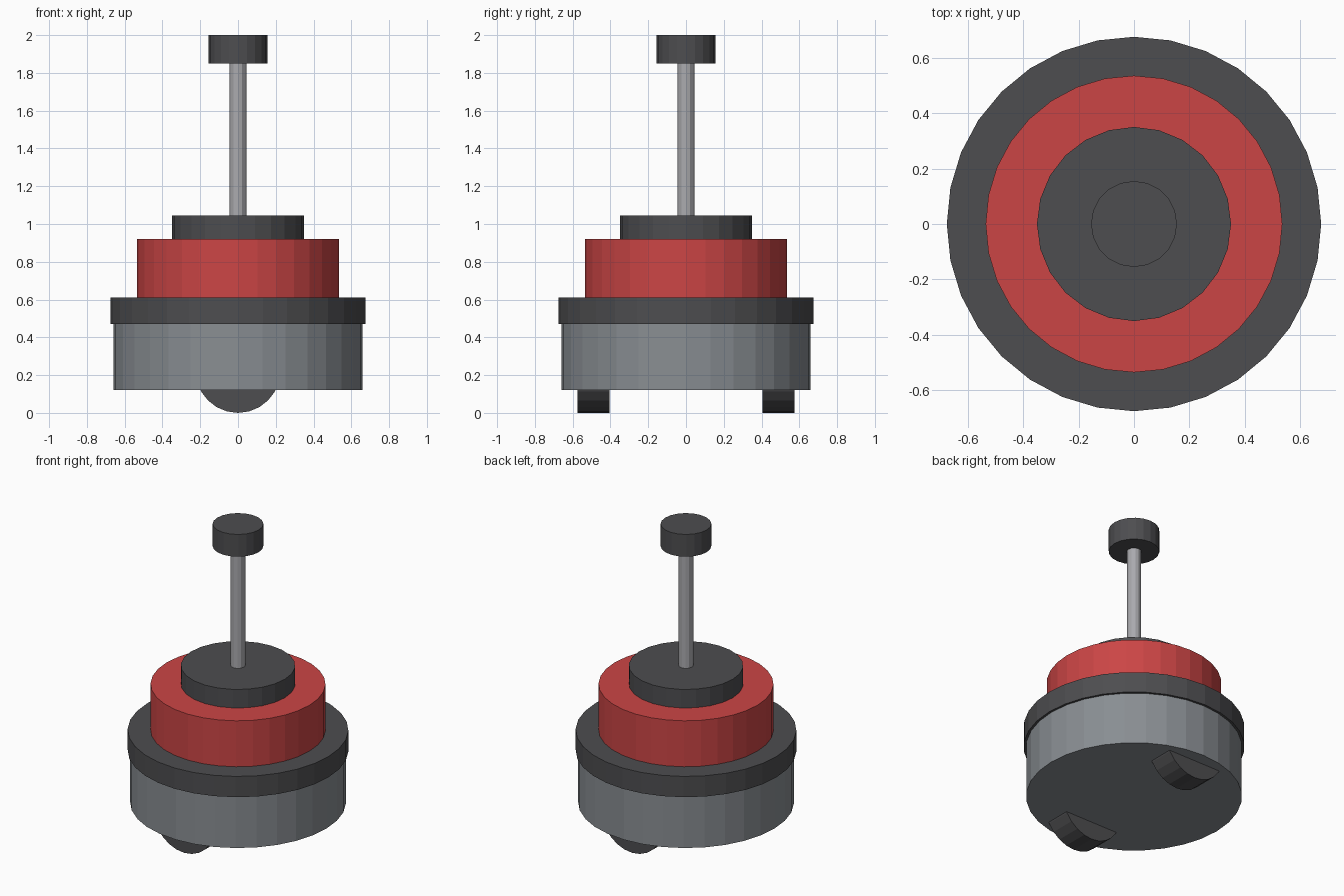
import bpy
from math import pi

if "Cube" in bpy.data.objects:
    bpy.data.objects.remove(bpy.data.objects["Cube"])


def material(name, rgb):
    m = bpy.data.materials.new(name)
    m.diffuse_color = (*rgb, 1)
    m.use_nodes = True
    m.node_tree.nodes["Principled BSDF"].inputs["Base Color"].default_value = m.diffuse_color
    return m


red = material("red", (0.6, 0.06, 0.06))
dark = material("dark_grey", (0.075, 0.075, 0.08))
steel = material("blue_grey", (0.25, 0.27, 0.29))
metal = material("light_metal", (0.4, 0.4, 0.42))


def drum(name, radius, z0, z1, sides, mat):
    """Upright flat-sided cylinder spanning z0 to z1."""
    bpy.ops.mesh.primitive_cylinder_add(
        vertices=sides, radius=radius, depth=z1 - z0, location=(0, 0, (z0 + z1) / 2))
    ob = bpy.context.object
    ob.name = name
    ob.data.materials.append(mat)


# stacked body
drum("base_body", 0.66, 0.12, 0.47, 32, steel)
drum("bumper_ring", 0.675, 0.47, 0.61, 32, dark)
drum("upper_housing", 0.535, 0.61, 0.92, 32, red)
drum("top_cap", 0.35, 0.92, 1.045, 24, dark)

# mast and its knob
drum("mast", 0.045, 1.045, 1.85, 12, metal)
drum("mast_knob", 0.155, 1.85, 2.0, 20, dark)

# wheels half hidden in the base
for side, label in ((-1, "front_wheel"), (1, "back_wheel")):
    bpy.ops.mesh.primitive_cylinder_add(
        vertices=24, radius=0.225, depth=0.17,
        location=(0, side * 0.49, 0.225), rotation=(pi / 2, 0, 0))
    wheel = bpy.context.object
    wheel.name = label
    wheel.data.materials.append(dark)
